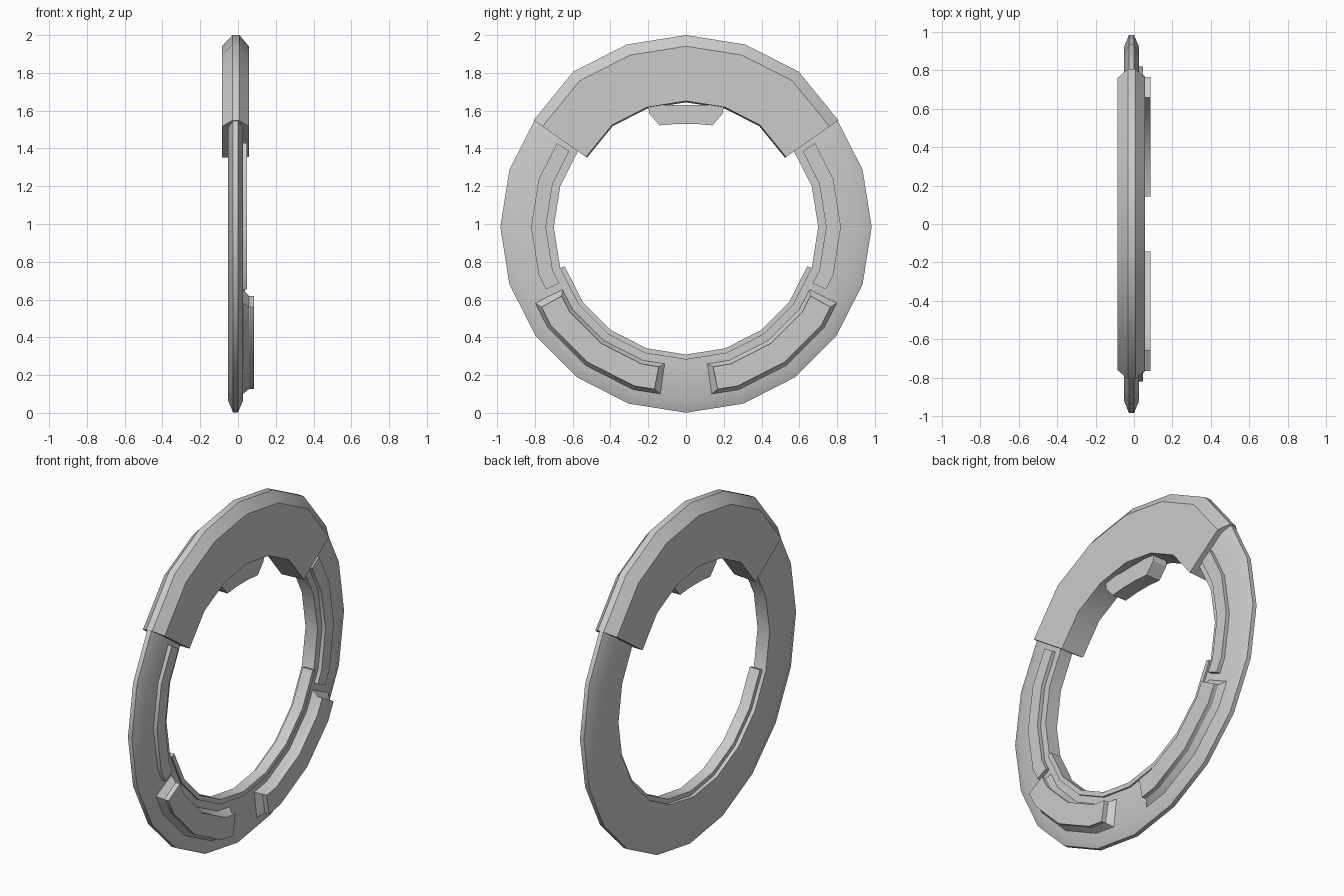
import bpy, bmesh, math

if "Cube" in bpy.data.objects:
    bpy.data.objects.remove(bpy.data.objects["Cube"])

CZ = 0.984          # ring centre height
STEP = 18           # 20-sided ring


def chord(a):
    """Radius factor that keeps a point on the straight 20-gon side."""
    off = (a % STEP) - STEP / 2
    return math.cos(math.radians(STEP / 2)) / math.cos(math.radians(off))


def finish(name, bm):
    bmesh.ops.recalc_face_normals(bm, faces=bm.faces[:])
    me = bpy.data.meshes.new(name)
    bm.to_mesh(me)
    bm.free()
    ob = bpy.data.objects.new(name, me)
    bpy.context.collection.objects.link(ob)
    bpy.ops.object.select_all(action='DESELECT')
    bpy.context.view_layer.objects.active = ob
    ob.select_set(True)
    bpy.ops.object.shade_smooth_by_angle(angle=math.radians(30))
    return ob


def sweep(name, profile, start=None, end=None, end_scale=1.0):
    """Sweep a (radius, x, end inset in degrees) profile around the x axis."""
    closed = start is None
    if closed:
        angles = [i * STEP for i in range(20)]
    else:
        inner = [i * STEP for i in range(-20, 21) if start + 4 < i * STEP < end - 4]
        angles = [start] + inner + [end]
    bm = bmesh.new()
    rows = []
    for k, a in enumerate(angles):
        row = []
        for r, x, inset in profile:
            b, s = a, 1.0
            if not closed and k in (0, len(angles) - 1):
                b = a + (inset if k == 0 else -inset)
                s = end_scale
            rr = r * s * chord(b)
            t = math.radians(b)
            row.append(bm.verts.new((x, rr * math.cos(t), CZ + rr * math.sin(t))))
        rows.append(row)
    n = len(profile)
    pairs = list(zip(rows, rows[1:] + rows[:1])) if closed else list(zip(rows, rows[1:]))
    for p, q in pairs:
        for i in range(n):
            j = (i + 1) % n
            bm.faces.new((p[i], p[j], q[j], q[i]))
    if not closed:
        # end caps as strips of quads
        for row in (rows[0], rows[-1]):
            for i in range(n // 2 - 1):
                bm.faces.new((row[i], row[i + 1], row[n - 2 - i], row[n - 1 - i]))
    return finish(name, bm)


# main ring with bevelled rim
sweep("main_ring", [(.70, .026, 0), (.92, .026, 0), (.983, 0, 0),
                    (.983, -.026, 0), (.92, -.052, 0), (.70, -.052, 0)])

# thick cover over the top of the ring
sweep("top_cover", [(.667, .057, 0), (.957, .057, 0), (1.016, .008, 0),
                    (1.016, -.03, 0), (.957, -.085, 0), (.66, -.085, 0)],
      35, 145, .972)

# thin lip around the lower inside edge
sweep("inner_lip", [(.675, .036, 0), (.702, .036, 0),
                    (.702, -.03, 0), (.675, -.03, 0)], -162, -18)

# side strips and lower grip blocks, on both sides
strip = [(.742, .01, 0), (.742, .048, 0), (.82, .048, 0), (.82, .01, 0)]
block = [(.735, .015, 0), (.762, .058, 3), (.762, .085, 3),
         (.885, .085, 3), (.885, .058, 3), (.912, .015, 0)]
for side, mirror in (("right", False), ("left", True)):
    for part, prof, a, b in (("side_strip", strip, -24, 33),
                             ("grip_block", block, -82, -26)):
        if mirror:
            a, b = -180 - b, -180 - a
        sweep(f"{part}_{side}", prof, a, b)

# wedge-shaped stud under the cover
half = [(.20, 1.63), (.195, 1.585), (.14, 1.522), (.05, 1.53)]
outline = half + [(-y, z) for y, z in reversed(half)]
bm = bmesh.new()
front = [bm.verts.new((.03, y, z)) for y, z in outline]
back = [bm.verts.new((-.06, y, z)) for y, z in outline]
bm.faces.new(front)
bm.faces.new(back[::-1])
for i in range(len(outline)):
    j = (i + 1) % len(outline)
    bm.faces.new((front[i], front[j], back[j], back[i]))
finish("inner_stud", bm)
